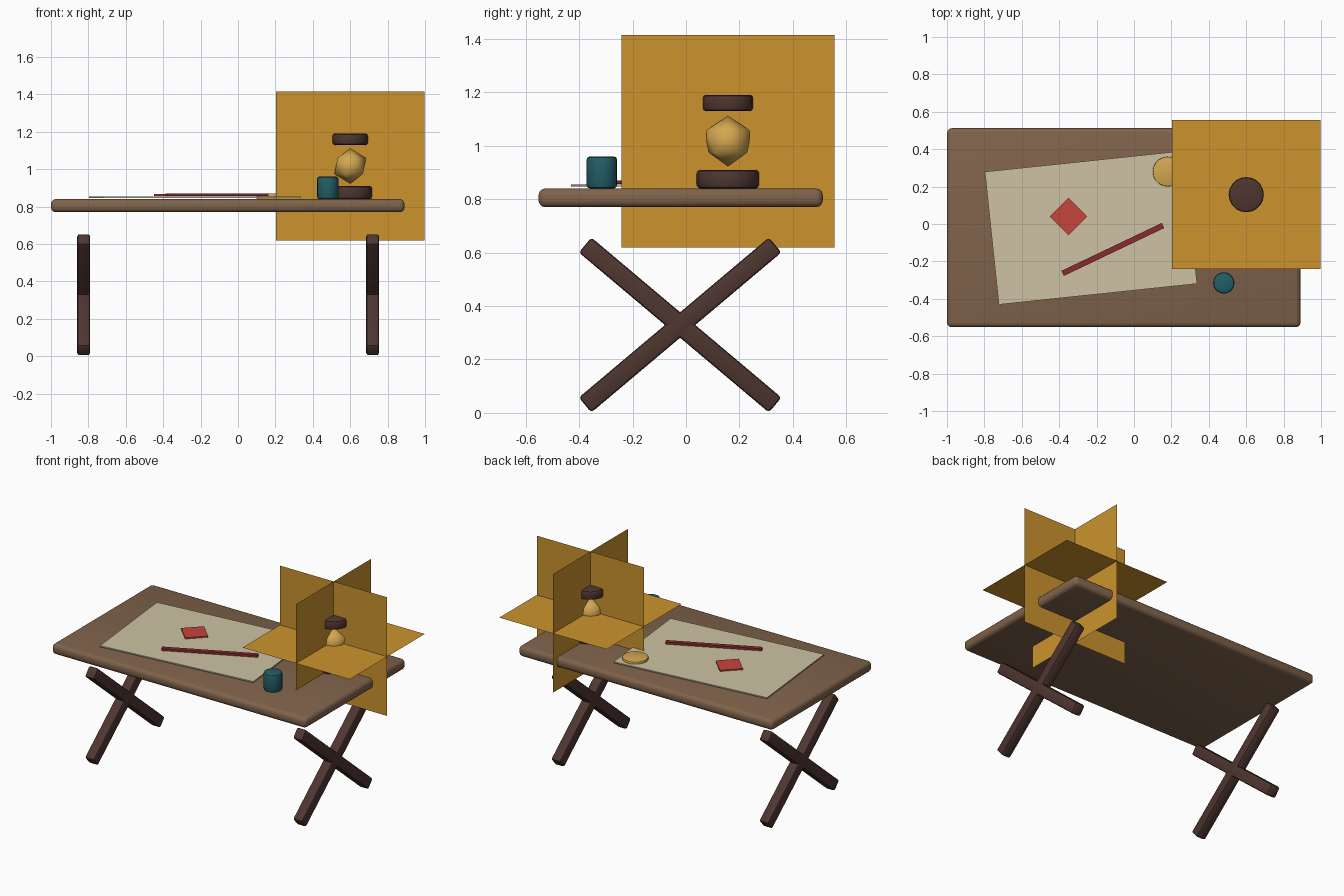
import bpy, math
from mathutils import Vector

if "Cube" in bpy.data.objects:
    bpy.data.objects.remove(bpy.data.objects["Cube"])


def material(name, r, g, b):
    m = bpy.data.materials.new(name)
    lin = [((c / 255 + 0.055) / 1.055) ** 2.4 for c in (r, g, b)]
    m.diffuse_color = (*lin, 1)
    m.use_nodes = True
    m.node_tree.nodes["Principled BSDF"].inputs["Base Color"].default_value = m.diffuse_color
    return m


WOOD = material("table wood", 128, 99, 75)
DARK = material("dark wood", 78, 54, 48)
PAPER = material("parchment", 206, 194, 164)
RED = material("bright red", 198, 69, 60)
MAROON = material("dark red", 138, 42, 46)
TEAL = material("teal", 34, 94, 103)
GOLD = material("pale gold", 212, 167, 80)
GLOW = material("amber", 204, 148, 46)


def finish(o, name, mat, bevel=0, segments=2, smooth=True):
    o.name = name
    o.data.materials.append(mat)
    if bevel:
        bpy.ops.object.transform_apply(location=False, rotation=False, scale=True)
        m = o.modifiers.new("bevel", "BEVEL")
        m.width, m.segments = bevel, segments
        m.limit_method, m.angle_limit = "ANGLE", math.radians(50)
        bpy.ops.object.modifier_apply(modifier=m.name)
    if smooth:
        bpy.ops.object.shade_smooth_by_angle(angle=math.radians(40))
    return o


def box(name, mat, loc, size, rot=(0, 0, 0), bevel=0, segments=2):
    bpy.ops.mesh.primitive_cube_add(size=1, location=loc, rotation=rot)
    o = bpy.context.object
    o.scale = size
    return finish(o, name, mat, bevel, segments, bool(bevel))


def cylinder(name, mat, xy, r, z0, z1, bevel=0.012, sides=20):
    bpy.ops.mesh.primitive_cylinder_add(vertices=sides, radius=r, depth=z1 - z0,
                                        location=(*xy, (z0 + z1) / 2))
    return finish(bpy.context.object, name, mat, bevel)


# table top
box("table_top", WOOD, (-0.055, -0.02, 0.805), (1.89, 1.064, 0.07), bevel=0.025, segments=3)

# crossed trestle legs
for side, x in (("left", -0.825), ("right", 0.72)):
    for tag, s in (("rising", 1), ("falling", -1)):
        box(f"{side}_{tag}_leg", DARK, (x, -0.022, 0.329), (0.07, 0.93, 0.073),
            rot=(s * math.radians(40.1), 0, 0), bevel=0.012)

# sheet with marker and pointer lying on it
box("map_sheet", PAPER, (-0.23, -0.02, 0.851), (1.066, 0.714, 0.008),
    rot=(0, 0, math.radians(6)))
box("marker_tile", RED, (-0.35, 0.04, 0.862), (0.142, 0.142, 0.009),
    rot=(0, 0, math.radians(45)))
box("pointer_rod", MAROON, (-0.113, -0.136, 0.863), (0.595, 0.03, 0.014),
    rot=(0, 0, math.radians(25.5)))
cylinder("gold_disc", GOLD, (0.18, 0.28), 0.08, 0.84, 0.87, bevel=0.004)

# cup
cylinder("cup", TEAL, (0.48, -0.315), 0.057, 0.84, 0.96)

# lantern
LX, LY, LZ = 0.6, 0.157, 1.017
cylinder("lantern_base", DARK, (LX, LY), 0.117, 0.84, 0.91, bevel=0.015)
cylinder("lantern_cap", DARK, (LX, LY), 0.094, 1.13, 1.19, bevel=0.012)
bpy.ops.mesh.primitive_ico_sphere_add(subdivisions=1, radius=0.094, location=(LX, LY, LZ))
finish(bpy.context.object, "lantern_glass", GOLD, smooth=False)
bpy.ops.object.shade_smooth()

# three crossed glow panels around the lantern
for name, rot in (("level", (0, 0, 0)), ("front", (math.pi / 2, 0, 0)),
                  ("side", (0, math.pi / 2, 0))):
    bpy.ops.mesh.primitive_plane_add(size=0.796, location=(LX, LY, LZ), rotation=rot)
    finish(bpy.context.object, f"{name}_glow_panel", GLOW, smooth=False)
